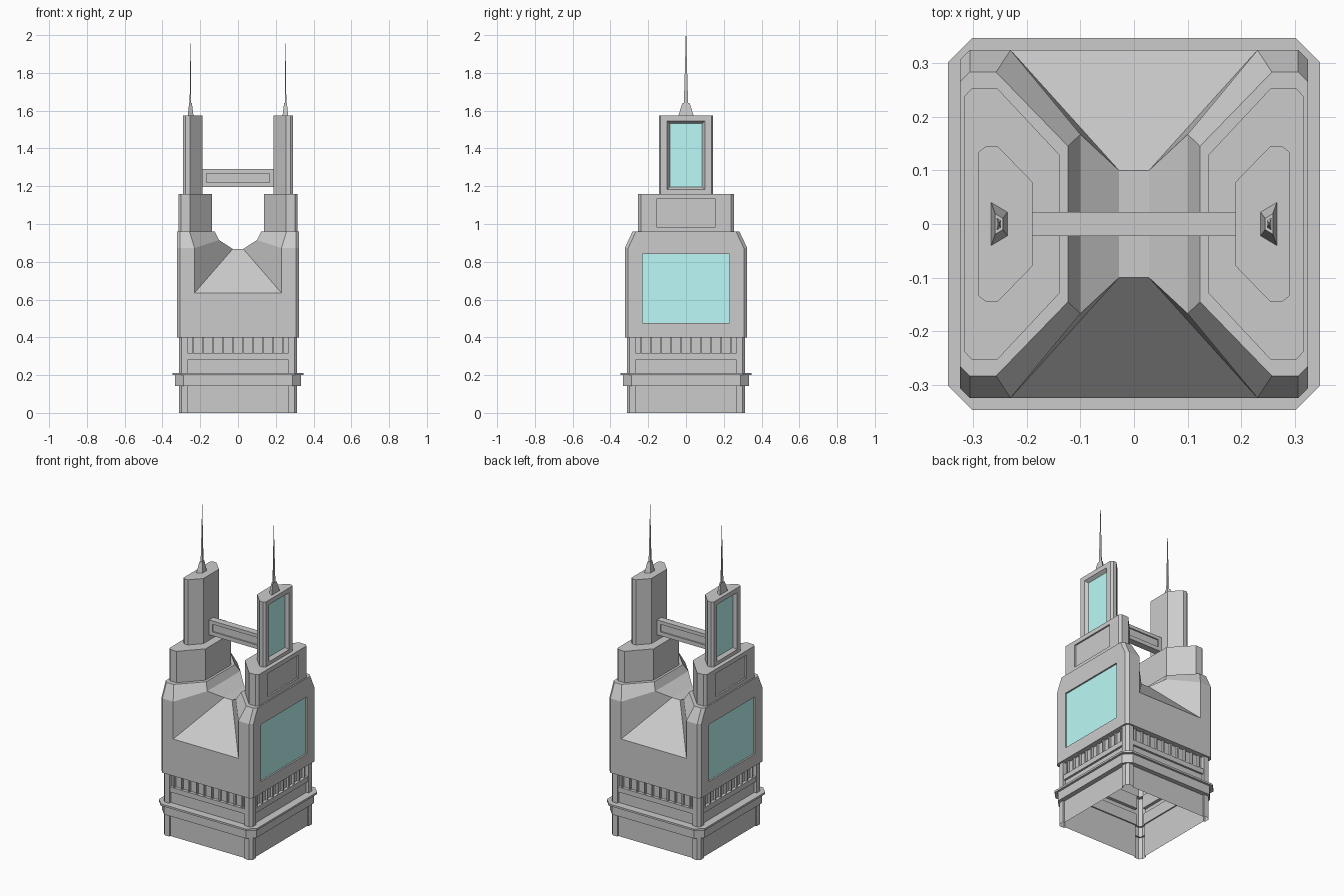
import bpy, bmesh

if "Cube" in bpy.data.objects:
    bpy.data.objects.remove(bpy.data.objects["Cube"])

cyan = bpy.data.materials.new("screen_cyan")
cyan.diffuse_color = (0.5, 0.95, 0.93, 1)
cyan.use_nodes = True
cyan.node_tree.nodes["Principled BSDF"].inputs["Base Color"].default_value = cyan.diffuse_color


def finish(name, bm, mat=None):
    bmesh.ops.remove_doubles(bm, verts=bm.verts[:], dist=1e-5)
    bmesh.ops.dissolve_degenerate(bm, edges=bm.edges[:], dist=1e-5)
    bmesh.ops.recalc_face_normals(bm, faces=bm.faces[:])
    me = bpy.data.meshes.new(name)
    bm.to_mesh(me)
    bm.free()
    ob = bpy.data.objects.new(name, me)
    bpy.context.collection.objects.link(ob)
    if mat:
        me.materials.append(mat)
    return ob


def poly(bm, pts):
    return bm.faces.new([bm.verts.new(p) for p in pts])


def loft(bm, rings, cap=False, skip=()):
    """Skin a stack of equal-length closed rings; optionally cap the last."""
    for lo, hi in zip(rings, rings[1:]):
        n = len(lo)
        for i in range(n):
            if i not in skip:
                j = (i + 1) % n
                poly(bm, [lo[i], lo[j], hi[j], hi[i]])
    if cap:
        poly(bm, rings[-1])


def recess(bm, quad, u, half, z0, z1, depth, slope=0.0, filled=True):
    """Quad wall running along axis u with a sunken rectangle; returns its floor."""
    n = 1 - u
    zmid = sum(p[2] for p in quad) / 4
    side = 1 if quad[0][n] > 0 else -1
    rim, floor = [], []
    for p in quad:
        su, top = (1 if p[u] > 0 else -1), p[2] > zmid
        for out, d, k in ((rim, 0, 0), (floor, depth, slope)):
            q = [0, 0, z1 - k if top else z0 + k]
            q[u] = su * (half - k)
            q[n] = p[n] - side * d
            out.append(tuple(q))
    loft(bm, [quad, rim, floor], cap=filled)
    return floor


def screen(name, pts):
    bm = bmesh.new()
    f = poly(bm, pts)
    f.normal_update()
    if f.normal.x * pts[0][0] < 0:
        f.normal_flip()
    me = bpy.data.meshes.new(name)
    bm.to_mesh(me)
    bm.free()
    me.materials.append(cyan)
    bpy.context.collection.objects.link(bpy.data.objects.new(name, me))


# Base shell: corner posts with walls stepping in and out, open below
def base_plan(w, z):
    q = [(.265, -w), (.265, -.313), (.298, -.313), (.313, -.298), (.313, -.265), (w, -.265)]
    ring = []
    for _ in range(4):
        ring += [(x, y, z) for x, y in q]
        q = [(-y, x) for x, y in q]
    return ring


bm = bmesh.new()
steps = [(.303, 0), (.303, .21), (.295, .21), (.295, .283), (.308, .283),
         (.308, .315), (.288, .315), (.288, .4)]
loft(bm, [base_plan(w, z) for w, z in steps])
finish("base_shell", bm)


# Ledge around the base
def octagon(r, c, z):
    k = r - c
    return [(k, -r, z), (r, -k, z), (r, k, z), (k, r, z),
            (-k, r, z), (-r, k, z), (-r, -k, z), (-k, -r, z)]


bm = bmesh.new()
loft(bm, [octagon(*a) for a in ((.303, .01, .143), (.333, .045, .143), (.333, .045, .2),
                                (.347, .046, .2), (.347, .046, .212), (.303, .01, .212))])
finish("base_ledge", bm)

# Window fins below the main body
bm = bmesh.new()
for turn in range(4):
    for i in range(10):
        t, w = -.239 + i * .0531, .004
        ring = [(t - w, -.288), (t - w, -.303), (t + w, -.303), (t + w, -.288)]
        for _ in range(turn):
            ring = [(-y, x) for x, y in ring]
        loft(bm, [[(x, y, z) for x, y in ring] for z in (.315, .4)])
finish("window_fins", bm)

# Main body: one quarter mirrored over both axes, with the notch facets
V = dict(
    a0=(.306, -.324, .4), a1=(.306, -.324, .873), a2=(.306, -.283, .96),
    b0=(.324, -.306, .4), b1=(.324, -.306, .873), b2=(.324, -.265, .96),
    f0=(.23, -.324, .4), n0=(.23, -.324, .635), p=(.23, -.324, .873),
    c=(.257, -.283, .96), d=(.123, -.145, .96), n2=(.10, -.167, .915), n1=(.028, -.1, .868),
    m0=(0, -.324, .4), m1=(0, -.324, .635), m2=(0, -.1, .868),
    by=(.324, 0, .96), dy=(.123, 0, .96), n2y=(.10, 0, .915), n1y=(.028, 0, .868),
    my=(0, 0, .868), l0=(0, -.288, .4), l1=(.288, -.288, .4), l2=(.288, 0, .4), l3=(.324, 0, .4))
F = ["m0 f0 n0 m1", "f0 a0 a1 p n0", "a0 b0 b1 a1", "a1 b1 b2 a2", "p a1 a2 c",
     "a2 b2 by dy d c", "n0 p n2 n1", "p c d n2", "m1 n0 n1 m2", "n1 n2 n2y n1y",
     "n2 d dy n2y", "m2 n1 n1y my", "m0 f0 a0 l1 l0", "a0 b0 l1", "b0 l3 l2 l1"]
bm = bmesh.new()
for sx in (1, -1):
    for sy in (1, -1):
        for f in F:
            poly(bm, [(V[k][0] * sx, V[k][1] * sy, V[k][2]) for k in f.split()])
    X = .324 * sx
    poly(bm, [(X, -.306, .873), (X, .306, .873), (X, .265, .96), (X, -.265, .96)])
    wall = [(X, -.306, .4), (X, .306, .4), (X, .306, .873), (X, -.306, .873)]
    screen("body_screen", recess(bm, wall, 1, .231, .476, .84, .01, filled=False))
finish("main_body", bm)


# Twin stepped towers, each with panel, screen and antenna
def outline(s, xo, x1, x2, x3, y1, y2, y3):
    return [(s * x, y) for x, y in ((xo, -y1), (xo, y1), (x1, y2), (x2, y2),
                                    (x3, y3), (x3, -y3), (x2, -y2), (x1, -y2))]


def tower(name, plan, bottom, top, **panel):
    bm = bmesh.new()
    rings = [[(x, y, z) for x, y in plan] for z in (bottom, top)]
    loft(bm, rings, cap=True, skip=(0,))
    wall = [rings[0][0], rings[0][1], rings[1][1], rings[1][0]]
    floor = recess(bm, wall, 1, **panel)
    finish(name, bm)
    return floor


for s, tag in ((1, "right"), (-1, "left")):
    tower(tag + "_lower_tower", outline(s, .316, .302, .255, .138, .238, .253, .128),
          .96, 1.16, half=.156, z0=.985, z1=1.132, depth=.01)
    glass = tower(tag + "_upper_tower", outline(s, .29, .277, .253, .189, .134, .144, .078),
                  1.16, 1.575, half=.1, z0=1.182, z1=1.545, depth=.02, slope=.014, filled=False)
    screen(tag + "_tower_screen", glass)
    bm = bmesh.new()
    foot = [(.014, -.04), (.014, .04), (-.016, .022), (-.016, -.022)]
    loft(bm, [[(s * (.252 + x * k), y * k, z) for x, y in foot] for k, z in
              ((1, 1.575), (.48, 1.64), (.28, 1.64), (.11, 1.87), (.03, 2.0))], cap=True)
    finish(tag + "_antenna", bm)

# Bridge between the towers
bm = bmesh.new()
L, W, B, T = .19, .022, 1.195, 1.29
for s in (1, -1):
    recess(bm, [(-L, s * W, B), (L, s * W, B), (L, s * W, T), (-L, s * W, T)],
           0, .166, 1.22, 1.268, .008)
for z in (B, T):
    poly(bm, [(-L, -W, z), (L, -W, z), (L, W, z), (-L, W, z)])
finish("bridge", bm)
